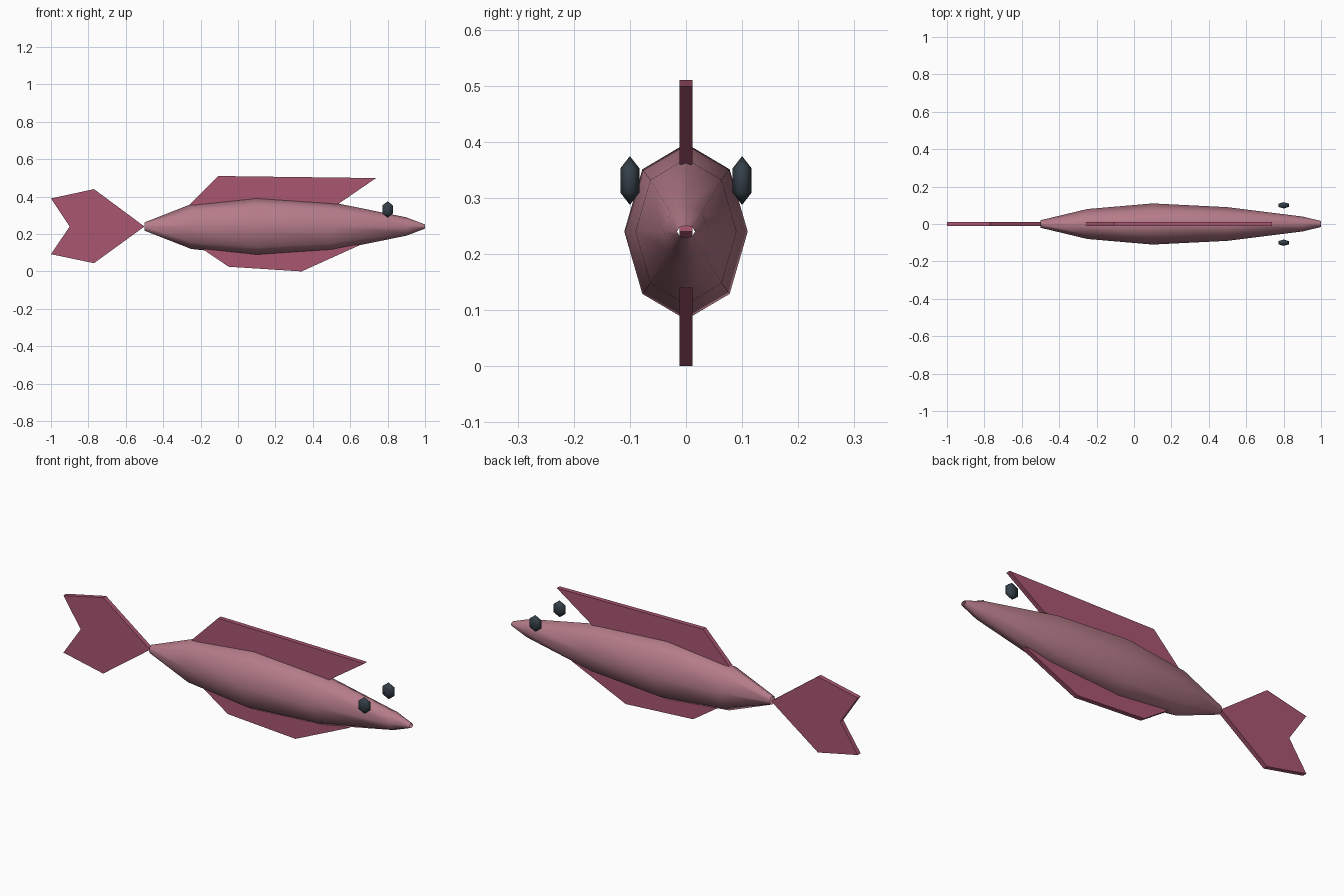
import bpy, bmesh, math

if "Cube" in bpy.data.objects:
    bpy.data.objects.remove(bpy.data.objects["Cube"])

def material(name, rgb):
    m = bpy.data.materials.new(name)
    m.diffuse_color = (*rgb, 1)
    m.use_nodes = True
    m.node_tree.nodes["Principled BSDF"].inputs["Base Color"].default_value = m.diffuse_color
    return m

skin = material("dusty pink skin", (0.46, 0.20, 0.25))
fin_pink = material("deep pink fin", (0.40, 0.095, 0.165))
eye_dark = material("dark slate eye", (0.035, 0.05, 0.065))

def finish(bm, name, mat, smooth=False):
    bmesh.ops.recalc_face_normals(bm, faces=bm.faces)
    mesh = bpy.data.meshes.new(name)
    bm.to_mesh(mesh)
    bm.free()
    mesh.materials.append(mat)
    for p in mesh.polygons:
        p.use_smooth = smooth
    ob = bpy.data.objects.new(name, mesh)
    bpy.context.collection.objects.link(ob)
    return ob

MID = 0.24  # height of the body axis

# Body: open-ended loft of octagonal rings (x, half width, half height)
stations = [(-0.50, 0.02, 0.022), (-0.25, 0.08, 0.12), (0.10, 0.11, 0.157),
            (0.50, 0.09, 0.13), (0.90, 0.04, 0.049), (1.0, 0.016, 0.011)]
bm = bmesh.new()
rings = []
for x, ry, rz in stations:
    rings.append([bm.verts.new((x, ry * math.cos(k * math.pi / 4),
                                MID + rz * math.sin(k * math.pi / 4))) for k in range(8)])
for a, b in zip(rings, rings[1:]):
    for k in range(8):
        j = (k + 1) % 8
        bm.faces.new((a[k], a[j], b[j], b[k]))
finish(bm, "body", skin, smooth=True)

# Fins: flat outlines in the xz plane, given thickness along y
def fin(name, outline, half=0.012):
    bm = bmesh.new()
    face = bm.faces.new([bm.verts.new((x, -half, z)) for x, z in outline])
    out = bmesh.ops.extrude_face_region(bm, geom=[face])
    moved = [v for v in out["geom"] if isinstance(v, bmesh.types.BMVert)]
    bmesh.ops.translate(bm, verts=moved, vec=(0, 2 * half, 0))
    return finish(bm, name, fin_pink)

fin("tail_fin", [(-0.50, 0.24), (-0.77, 0.44), (-1.0, 0.39),
                 (-0.90, 0.24), (-1.0, 0.092), (-0.77, 0.044)])
fin("dorsal_fin", [(-0.26, 0.355), (-0.107, 0.51), (0.738, 0.499), (0.535, 0.36)])
fin("belly_fin", [(-0.22, 0.14), (-0.05, 0.025), (0.34, 0.0), (0.65, 0.14)])

# Eyes: low-sided flattened balls beside the head
for side, label in ((-1, "right"), (1, "left")):
    bm = bmesh.new()
    bmesh.ops.create_uvsphere(bm, u_segments=6, v_segments=3, radius=1)
    bmesh.ops.scale(bm, vec=(0.038, 0.0195, 0.0435), verts=bm.verts)
    bmesh.ops.translate(bm, vec=(0.80, side * 0.10, 0.331), verts=bm.verts)
    finish(bm, "eye_" + label, eye_dark, smooth=True)
